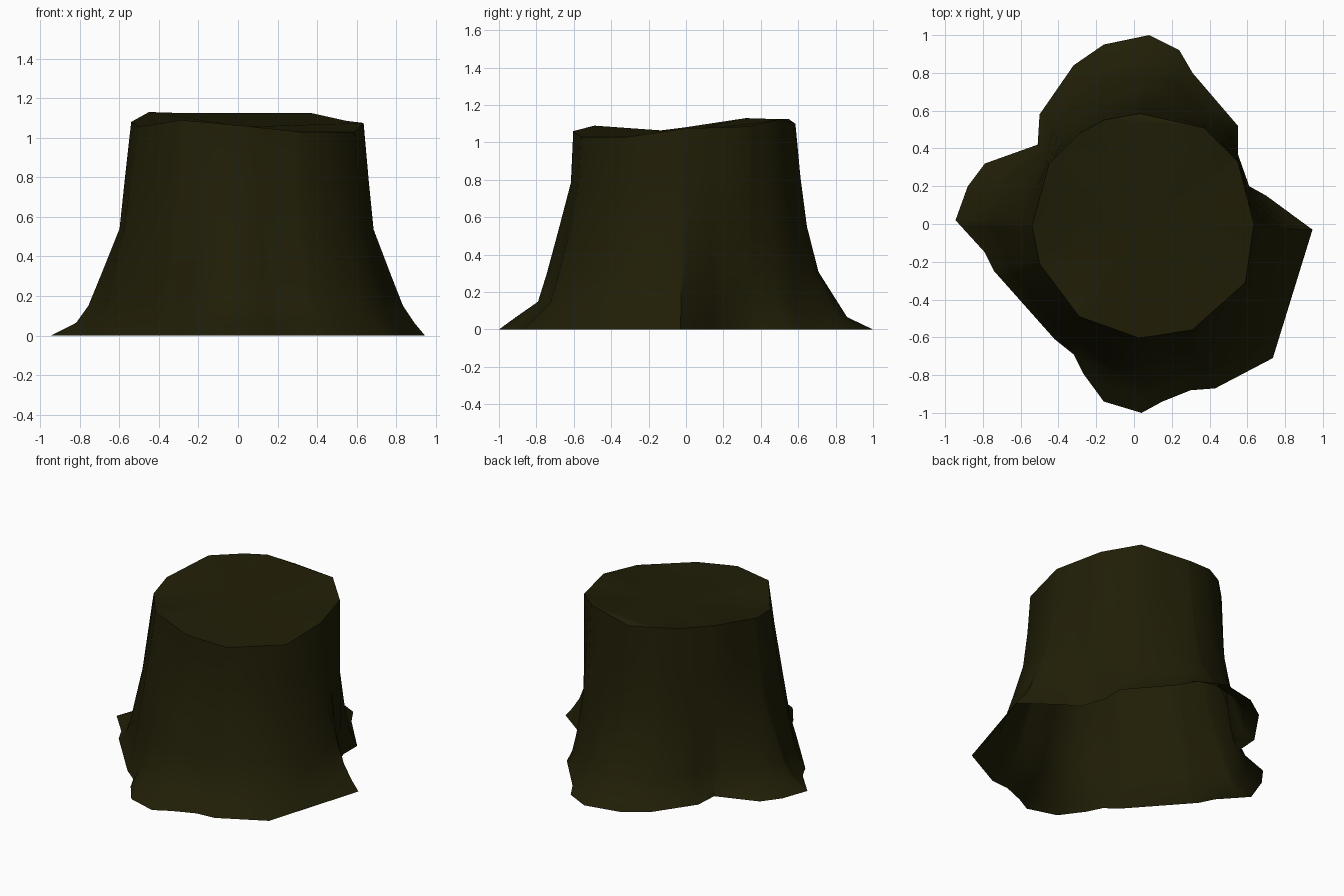
import bpy, bmesh, math

if "Cube" in bpy.data.objects:
    bpy.data.objects.remove(bpy.data.objects["Cube"])

# Ground outline with spreading roots (x, y), counter-clockwise
BASE = [(0.945, -0.03), (0.70, 0.15), (0.61, 0.20), (0.55, 0.37), (0.55, 0.52),
        (0.31, 0.80), (0.24, 0.92), (0.08, 1.0), (-0.16, 0.95), (-0.32, 0.84),
        (-0.50, 0.58), (-0.51, 0.42), (-0.79, 0.32), (-0.88, 0.20), (-0.945, 0.02),
        (-0.79, -0.15), (-0.74, -0.25), (-0.42, -0.61), (-0.32, -0.69), (-0.27, -0.79),
        (-0.16, -0.94), (0.04, -1.0), (0.15, -0.94), (0.30, -0.88), (0.43, -0.87),
        (0.735, -0.71)]
# Cut rim (x, y, z)
RIM = [(0.635, 0, 1.075), (0.55, 0.33, 1.085), (0.37, 0.51, 1.125), (0.03, 0.585, 1.10),
       (-0.16, 0.55, 1.125), (-0.29, 0.48, 1.125), (-0.45, 0.32, 1.13),
       (-0.54, -0.01, 1.08), (-0.50, -0.21, 1.055), (-0.29, -0.49, 1.09),
       (0.03, -0.605, 1.06), (0.31, -0.56, 1.03), (0.59, -0.31, 1.03)]
# Flare: share of the root spread left at each height, per direction in degrees
HEIGHTS = [0, 0.06, 0.14, 0.28, 0.50, 0.74, 1]
FLARE = [(-180, [1, 0.69, 0.54, 0.39, 0.15, 0.08, 0]),
         (-135, [1, 0.94, 0.86, 0.72, 0.50, 0.26, 0]),
         (-90, [1, 0.78, 0.47, 0.355, 0.20, 0.03, 0]),
         (0, [1, 0.83, 0.65, 0.46, 0.17, 0.09, 0]),
         (90, [1, 0.66, 0.53, 0.295, 0.15, 0.065, 0]),
         (180, [1, 0.69, 0.54, 0.39, 0.15, 0.08, 0])]


def hit(poly, a):
    """Point of a closed outline in direction a, as (radius, z)."""
    dx, dy = math.cos(a), math.sin(a)
    best = (0, 0)
    for i, p in enumerate(poly):
        q = poly[(i + 1) % len(poly)]
        ex, ey = q[0] - p[0], q[1] - p[1]
        det = dx * ey - dy * ex
        if abs(det) < 1e-9:
            continue
        r = (p[0] * ey - p[1] * ex) / det
        t = (p[0] * dy - p[1] * dx) / det
        if -1e-6 <= t <= 1 + 1e-6 and r > best[0]:
            best = (r, p[2] + t * (q[2] - p[2]) if len(p) > 2 else 0)
    return best


def flare(a, k):
    """Root spread in direction a at height step k."""
    d = math.degrees(a)
    for (d0, f0), (d1, f1) in zip(FLARE, FLARE[1:]):
        if d <= d1:
            return f0[k] + (f1[k] - f0[k]) * (d - d0) / (d1 - d0)
    return FLARE[-1][1][k]


angles = []
for a in sorted(math.atan2(p[1], p[0]) for p in BASE + RIM):
    if not angles or a - angles[-1] > 0.012:
        angles.append(a)
n = len(angles)

# Bark wall: rings from the roots up to the rim, open underneath
bm = bmesh.new()
rings = []
for k, h in enumerate(HEIGHTS):
    ring = []
    for a in angles:
        rb, (rt, zt) = hit(BASE, a)[0], hit(RIM, a)
        r = rt + (rb - rt) * flare(a, k)
        ring.append(bm.verts.new((r * math.cos(a), r * math.sin(a), zt * h)))
    rings.append(ring)
for lo, up in zip(rings, rings[1:]):
    for i in range(n):
        j = (i + 1) % n
        bm.faces.new((lo[i], lo[j], up[j], up[i]))

# Cut top: chipped back lip, then a fan to a slightly low centre
a0 = math.atan2(0.51, 0.37)
a1 = math.atan2(0.55, -0.16)
top = rings[-1]
lip = [v for v, a in zip(top, angles) if a0 - 0.013 < a < a1 + 0.013]
bm.faces.new(lip)
rest = [v for v in top if v not in lip[1:-1]]
centre = bm.verts.new((0.03, 0, 1.055))
for i, v in enumerate(rest):
    bm.faces.new((v, rest[(i + 1) % len(rest)], centre))

mesh = bpy.data.meshes.new("tree_stump")
bm.to_mesh(mesh)
bm.free()
stump = bpy.data.objects.new("tree_stump", mesh)
bpy.context.collection.objects.link(stump)

bark = bpy.data.materials.new("dark_olive_bark")
bark.diffuse_color = (0.0145, 0.013, 0.002, 1)
bark.use_nodes = True
bark.node_tree.nodes["Principled BSDF"].inputs["Base Color"].default_value = bark.diffuse_color
mesh.materials.append(bark)

bpy.context.view_layer.objects.active = stump
stump.select_set(True)
bpy.ops.object.shade_smooth_by_angle(angle=math.radians(50))
